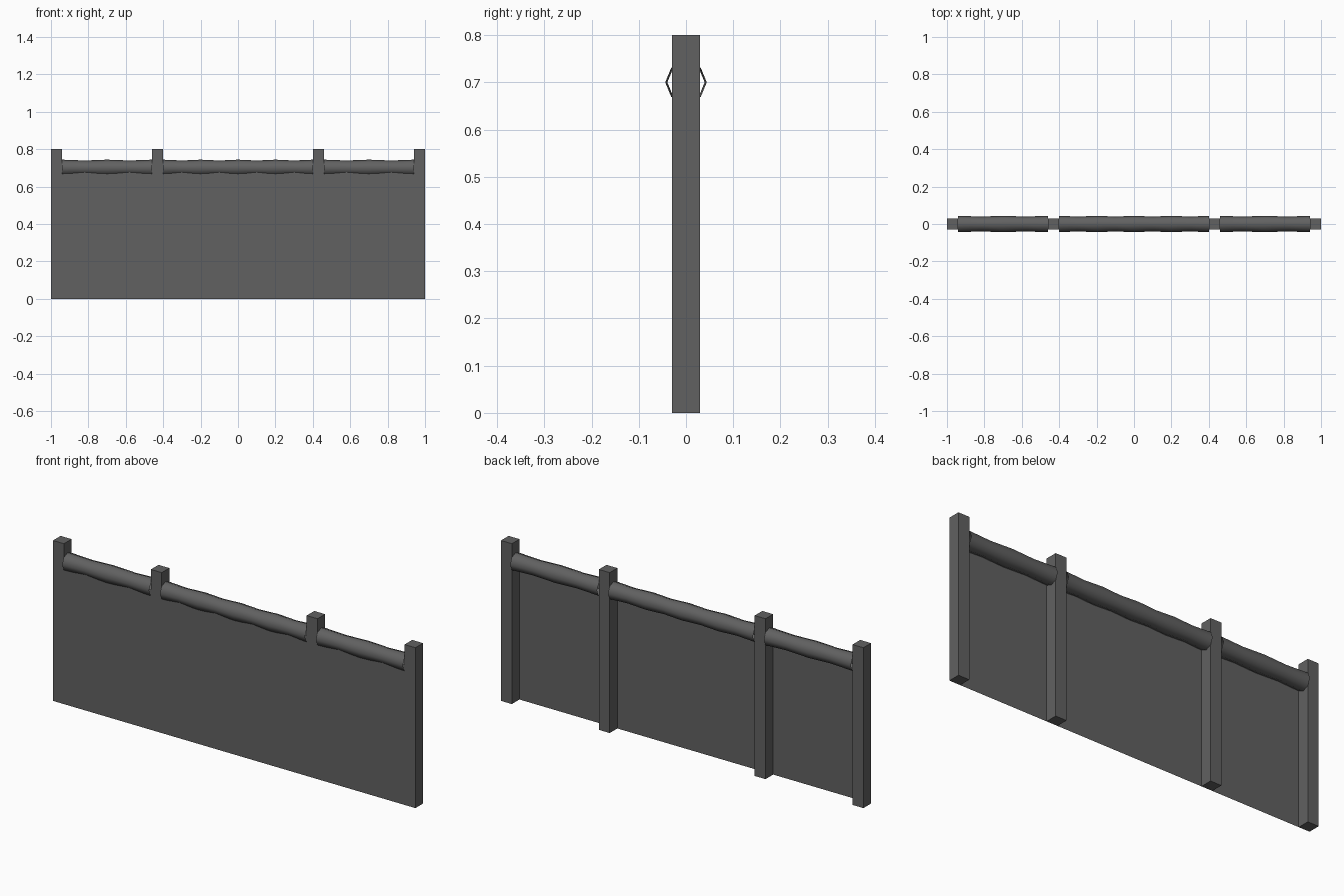
import bpy, bmesh, math

if "Cube" in bpy.data.objects:
    bpy.data.objects.remove(bpy.data.objects["Cube"])

# single dark grey colour
grey = bpy.data.materials.new("dark_grey")
grey.diffuse_color = (0.12, 0.12, 0.12, 1)
grey.use_nodes = True
grey.node_tree.nodes["Principled BSDF"].inputs["Base Color"].default_value = grey.diffuse_color

HALF = 0.03                      # half width of a post
POSTS = [-0.97, -0.43, 0.43, 0.97]
RAIL_Z, R_KNOT, R_WAIST, SIDES = 0.70, 0.044, 0.0395, 8


def finish(name, bm):
    bmesh.ops.recalc_face_normals(bm, faces=bm.faces)
    mesh = bpy.data.meshes.new(name)
    bm.to_mesh(mesh)
    bm.free()
    mesh.materials.append(grey)
    obj = bpy.data.objects.new(name, mesh)
    bpy.context.collection.objects.link(obj)
    return obj


# square posts
for x in POSTS:
    bm = bmesh.new()
    bmesh.ops.create_cube(bm, size=1)
    bmesh.ops.scale(bm, vec=(2 * HALF, 2 * HALF, 0.8), verts=bm.verts)
    bmesh.ops.translate(bm, vec=(x, 0, 0.4), verts=bm.verts)
    finish("post", bm)


def panel(x0, x1):
    # thin sheet flush with the front of the posts
    bm = bmesh.new()
    y = -HALF
    bm.faces.new([bm.verts.new(p) for p in
                  ((x0, y, 0), (x1, y, 0), (x1, y, RAIL_Z), (x0, y, RAIL_Z))])
    bm.normal_update()
    mesh_obj = finish("front_panel", bm)
    if mesh_obj.data.polygons[0].normal.y > 0:
        mesh_obj.data.flip_normals()


def rail(x0, x1, bulges):
    # open octagonal pole, swelling at evenly spaced knots
    bm = bmesh.new()
    steps = 2 * bulges
    rings = []
    for i in range(steps + 1):
        x = x0 + (x1 - x0) * i / steps
        r = R_WAIST if i % 2 else R_KNOT
        rings.append([bm.verts.new((x, r * math.cos(2 * math.pi * k / SIDES),
                                    RAIL_Z + r * math.sin(2 * math.pi * k / SIDES)))
                      for k in range(SIDES)])
    for a, b in zip(rings, rings[1:]):
        for k in range(SIDES):
            n = (k + 1) % SIDES
            bm.faces.new((a[k], a[n], b[n], b[k])).smooth = True
    finish("pole_rail", bm)


# panels and rails between neighbouring posts
for left, right, bulges in zip(POSTS, POSTS[1:], (2, 4, 2)):
    panel(left + HALF, right - HALF)
    rail(left + HALF, right - HALF, bulges)
